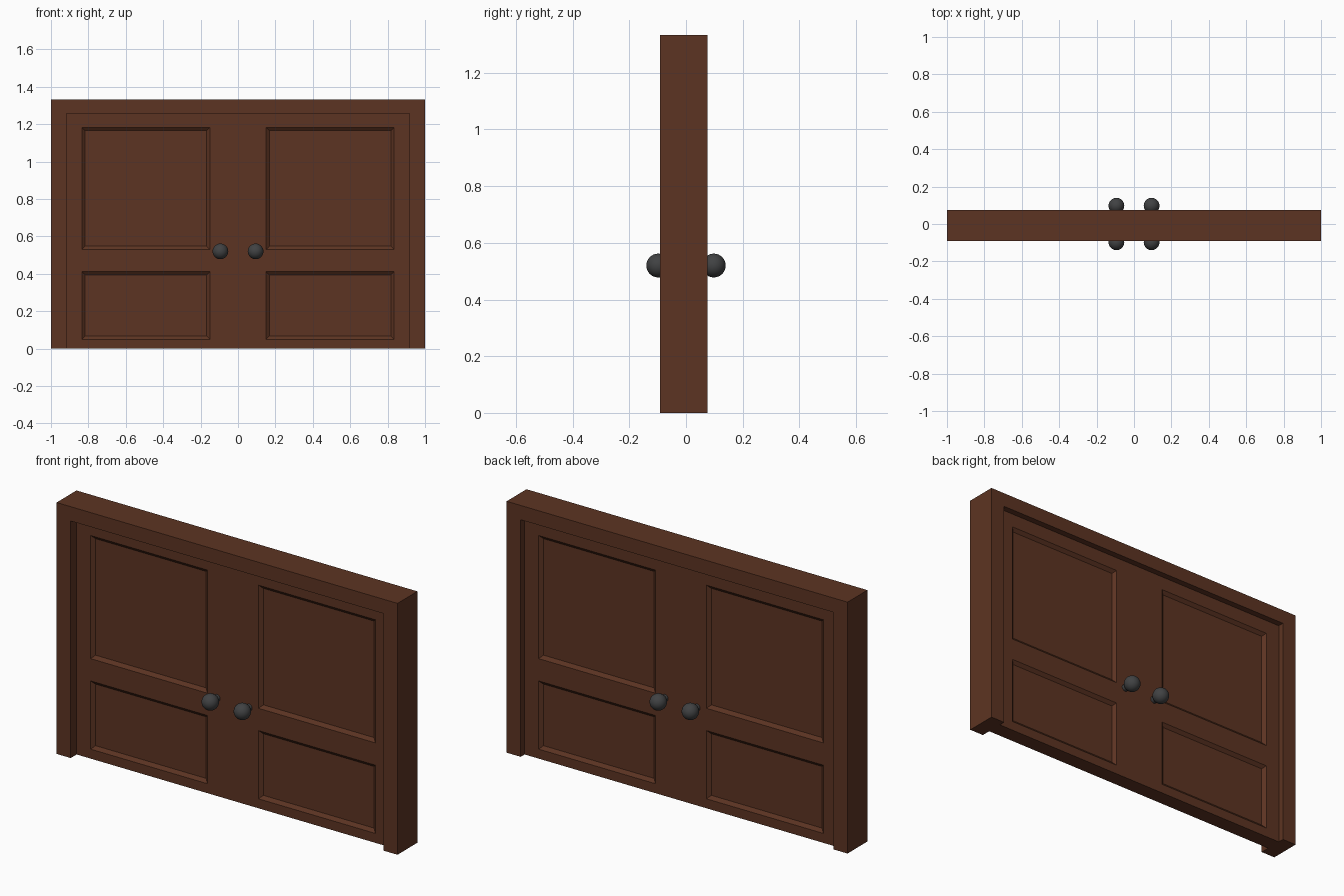
import bpy, bmesh
from mathutils import Vector, Matrix

if "Cube" in bpy.data.objects:
    bpy.data.objects.remove(bpy.data.objects["Cube"])


def material(name, rgb):
    m = bpy.data.materials.new(name)
    m.diffuse_color = (*rgb, 1)
    m.use_nodes = True
    m.node_tree.nodes["Principled BSDF"].inputs["Base Color"].default_value = m.diffuse_color
    return m


WOOD = material("brown_wood", (0.108, 0.034, 0.016))
IRON = material("dark_iron", (0.052, 0.054, 0.056))


def finish(bm, name, mat):
    bmesh.ops.recalc_face_normals(bm, faces=bm.faces[:])
    mesh = bpy.data.meshes.new(name)
    bm.to_mesh(mesh)
    bm.free()
    mesh.materials.append(mat)
    ob = bpy.data.objects.new(name, mesh)
    bpy.context.collection.objects.link(ob)
    return ob


# Door frame: upside-down U profile pushed through the wall depth
OPEN_X, OPEN_Z, TOP = 0.917, 1.257, 1.333
FRONT, BACK = -0.092, 0.075
outline = [(-1, 0), (-1, TOP), (1, TOP), (1, 0),
           (OPEN_X, 0), (OPEN_X, OPEN_Z), (-OPEN_X, OPEN_Z), (-OPEN_X, 0)]
bm = bmesh.new()
face = bm.faces.new([bm.verts.new((x, FRONT, z)) for x, z in outline])
ext = bmesh.ops.extrude_face_region(bm, geom=[face], use_keep_orig=True)
bmesh.ops.translate(bm, vec=(0, BACK - FRONT, 0),
                    verts=[v for v in ext["geom"] if isinstance(v, bmesh.types.BMVert)])
finish(bm, "door_frame", WOOD)

# Door leaves: a slab cut into a grid, with bevelled sunken panels on both sides
HALF = 0.042
PX = (0.15, 0.835)
PANELS_Z = [(0.05, 0.412), (0.53, 1.183)]


def door_leaf(name, side):
    bm = bmesh.new()
    bmesh.ops.create_cube(bm, size=1, matrix=Matrix.LocRotScale(
        Vector((OPEN_X / 2, 0, OPEN_Z / 2)), None, Vector((OPEN_X, 2 * HALF, OPEN_Z))))
    cuts = [((x, 0, 0), (1, 0, 0)) for x in PX]
    cuts += [((0, 0, z), (0, 0, 1)) for pair in PANELS_Z for z in pair]
    for co, no in cuts:
        bmesh.ops.bisect_plane(bm, geom=bm.verts[:] + bm.edges[:] + bm.faces[:],
                               plane_co=co, plane_no=no)
    bm.normal_update()
    panels = []
    for f in bm.faces:
        c = f.calc_center_median()
        if abs(f.normal.y) > 0.9 and PX[0] < c.x < PX[1] \
                and any(a < c.z < b for a, b in PANELS_Z):
            panels.append(f)
    bmesh.ops.inset_individual(bm, faces=panels, thickness=0.025, depth=-0.015)
    bmesh.ops.scale(bm, vec=(side, 1, 1), verts=bm.verts[:])
    finish(bm, name, WOOD)


# Knobs: round ball on a short stem
def knob(name, x, y):
    z = 0.52
    bm = bmesh.new()
    bmesh.ops.create_uvsphere(bm, u_segments=32, v_segments=16, radius=0.042,
                              matrix=Matrix.Translation((x, y, z)))
    length = abs(y) - HALF + 0.01
    mid = (abs(y) + HALF - 0.01) / 2 * (1 if y > 0 else -1)
    bmesh.ops.create_cone(bm, cap_ends=True, segments=24, radius1=0.019, radius2=0.019,
                          depth=length, matrix=Matrix.Translation((x, mid, z))
                          @ Matrix.Rotation(1.5707963, 4, 'X'))
    ob = finish(bm, name, IRON)
    bpy.ops.object.select_all(action='DESELECT')
    ob.select_set(True)
    bpy.context.view_layer.objects.active = ob
    bpy.ops.object.shade_smooth_by_angle()


for label, side in (("left", -1), ("right", 1)):
    door_leaf(label + "_door_leaf", side)
    knob(label + "_front_knob", side * 0.094, -0.098)
    knob(label + "_back_knob", side * 0.094, 0.098)
